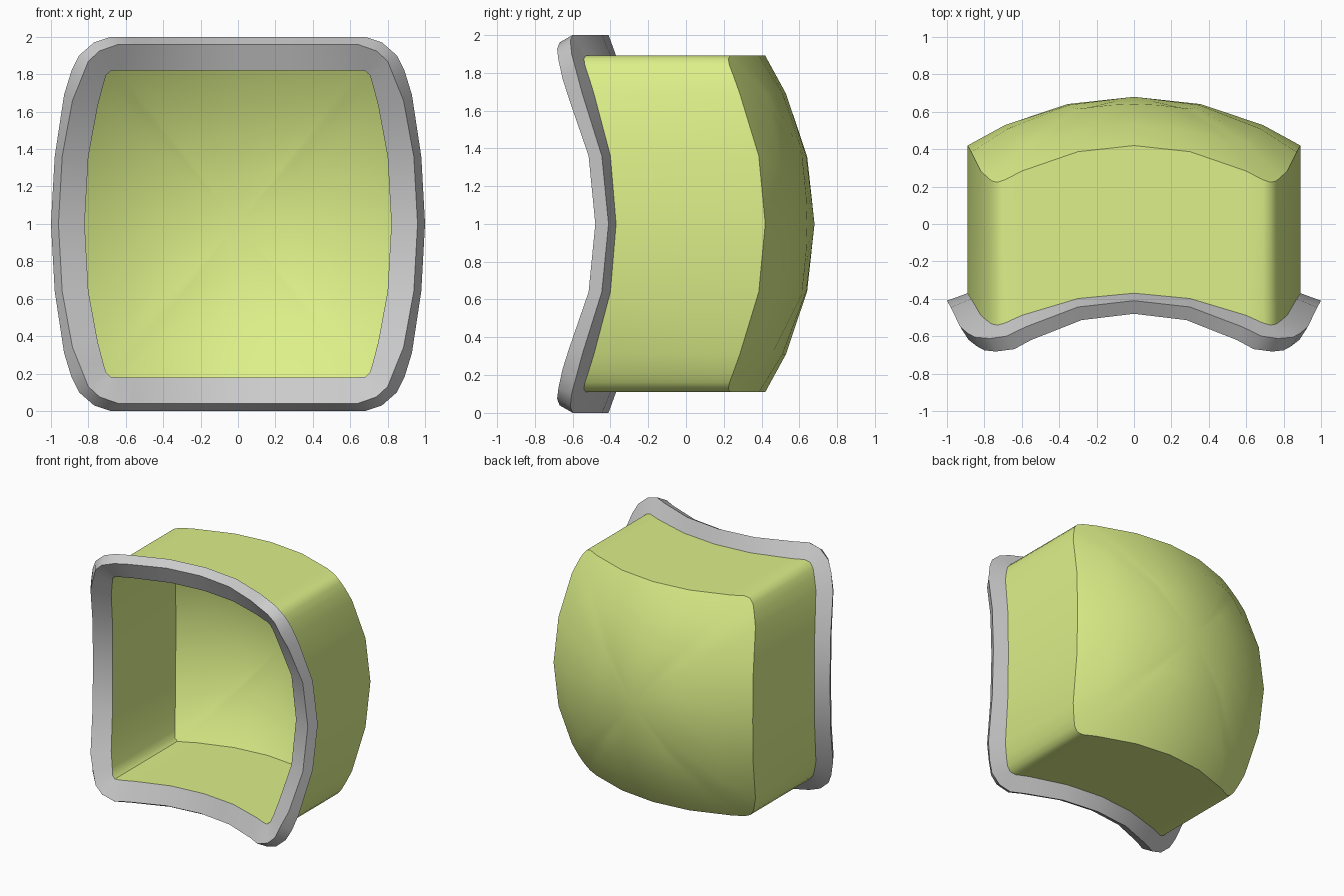
import bpy, bmesh, math

if "Cube" in bpy.data.objects:
    bpy.data.objects.remove(bpy.data.objects["Cube"])

# Quarter outlines (x, z from centre), matched point by point
TUBE = [(0, .89), (.30, .89), (.60, .89), (.69, .89), (.73, .875), (.76, .84), (.785, .785), (.82, .69), (.87, .36), (.89, 0)]
EDGE = [(0, 1), (.30, 1), (.58, 1), (.68, 1), (.77, .97), (.85, .90), (.89, .82), (.93, .69), (.98, .36), (1, 0)]
LIP = [(0, .96), (.28, .96), (.55, .96), (.64, .96), (.74, .925), (.80, .87), (.84, .77), (.885, .66), (.94, .36), (.96, 0)]
INNER = [(0, .82), (.28, .82), (.55, .82), (.64, .82), (.68, .818), (.705, .795), (.72, .745), (.75, .63), (.80, .36), (.82, 0)]


def around(q):
    """Mirror a quarter outline into a full loop."""
    return (q + [(x, -z) for x, z in q[-2::-1]]
            + [(-x, -z) for x, z in q[1:]] + [(-x, z) for x, z in q[-2:0:-1]])


def sag(x, z, r):
    return r - math.sqrt(r * r - x * x - z * z)


def front_ring(q, y, k):
    """Loop whose corners sweep forward along a sphere."""
    return [(x, y - k * (sag(tx, tz, 1.65) - sag(.89, 0, 1.65)), z + 1)
            for (x, z), (tx, tz) in zip(around(q), around(TUBE))]


def dome_ring(q, s, apex, r):
    """Scaled loop lying on the domed back."""
    return [(x * s, apex - sag(x * s, z * s, r), z * s + 1) for x, z in around(q)]


def loft(bm, rings):
    loops = [[bm.verts.new(p) for p in ring] for ring in rings]
    for a, b in zip(loops, loops[1:]):
        n = max(len(a), len(b))
        for i in range(n):
            j = (i + 1) % n
            if len(a) == 1:
                bm.faces.new((a[0], b[j], b[i]))
            elif len(b) == 1:
                bm.faces.new((a[i], a[j], b[0]))
            else:
                bm.faces.new((a[i], a[j], b[j], b[i]))


def make(name, strips):
    bm = bmesh.new()
    for rings in strips:
        loft(bm, rings)
    mesh = bpy.data.meshes.new(name)
    bm.to_mesh(mesh)
    bm.free()
    ob = bpy.data.objects.new(name, mesh)
    bpy.context.collection.objects.link(ob)
    bpy.ops.object.select_all(action='DESELECT')
    ob.select_set(True)
    bpy.context.view_layer.objects.active = ob
    bpy.ops.object.shade_smooth_by_angle(angle=math.radians(35))
    return ob


inner_front = front_ring(INNER, -.43, .87)
tube_front = front_ring(TUBE, -.37, .87)

# Flared front rim
make("front_rim", [[inner_front, front_ring(LIP, -.48, 1.03),
                    front_ring(EDGE, -.41, 1.03), tube_front]])

# Hollow shell with domed back: inner skin, then outer skin
scales = (.4, .775, 1)
inside = [[(0, .61, 1)]] + [dome_ring(INNER, s, .61, 1.58) for s in scales] + [inner_front]
outside = [tube_front] + [dome_ring(TUBE, s, .68, 1.65) for s in scales[::-1]] + [[(0, .68, 1)]]
shell = make("domed_shell", [inside, outside])
mat = bpy.data.materials.new("green")
mat.diffuse_color = (.72, .87, .25, 1)
mat.use_nodes = True
mat.node_tree.nodes["Principled BSDF"].inputs["Base Color"].default_value = mat.diffuse_color
shell.data.materials.append(mat)
